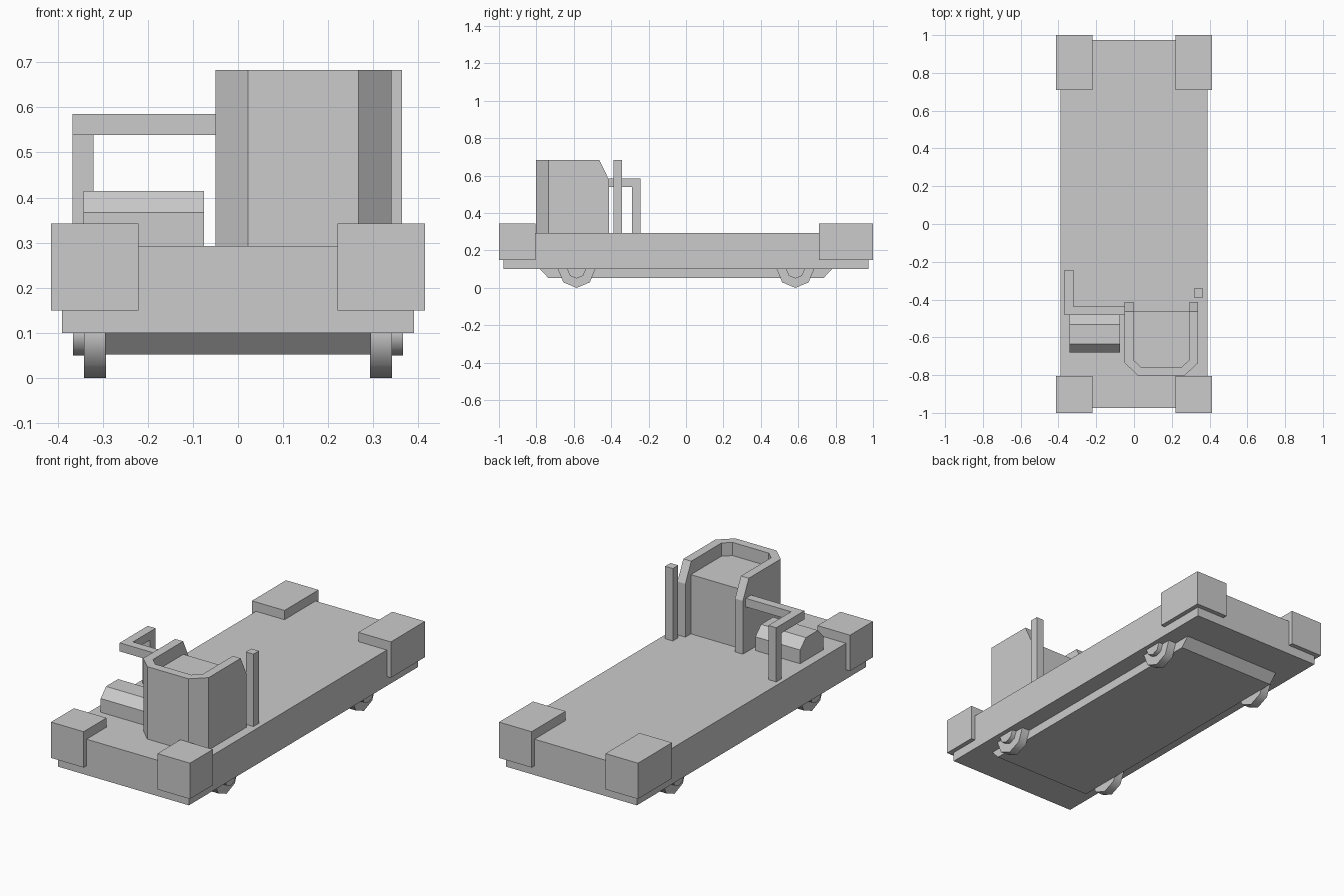
import bpy, bmesh, math

if "Cube" in bpy.data.objects:
    bpy.data.objects.remove(bpy.data.objects["Cube"])


def make(name, bm):
    bmesh.ops.recalc_face_normals(bm, faces=bm.faces)
    me = bpy.data.meshes.new(name)
    bm.to_mesh(me)
    bm.free()
    ob = bpy.data.objects.new(name, me)
    bpy.context.collection.objects.link(ob)
    return ob


def extrude(name, pts, vec):
    """Solid made by pushing a flat polygon along vec."""
    bm = bmesh.new()
    face = bm.faces.new([bm.verts.new(p) for p in pts])
    new = bmesh.ops.extrude_face_region(bm, geom=[face], use_keep_orig=True)
    verts = [g for g in new["geom"] if isinstance(g, bmesh.types.BMVert)]
    bmesh.ops.translate(bm, verts=verts, vec=vec)
    return make(name, bm)


def box(name, x0, x1, y0, y1, z0, z1):
    return extrude(name, [(x0, y0, z0), (x1, y0, z0), (x1, y1, z0), (x0, y1, z0)], (0, 0, z1 - z0))


def side_profile(name, yz, x0, x1):
    return extrude(name, [(x0, y, z) for y, z in yz], (x1 - x0, 0, 0))


def disc(name, r, x0, x1, y, z):
    """Eight-sided wheel part with a corner pointing down."""
    yz = [(y + r * math.sin(i * math.pi / 4), z - r * math.cos(i * math.pi / 4)) for i in range(8)]
    ob = side_profile(name, yz, x0, x1)
    bpy.ops.object.select_all(action='DESELECT')
    bpy.context.view_layer.objects.active = ob
    ob.select_set(True)
    bpy.ops.object.shade_smooth_by_angle(angle=math.radians(60))
    return ob


DECK, TOP = 0.293, 0.683

# Deck and underbody
box("deck", -0.39, 0.39, -0.975, 0.975, 0.1, DECK)
side_profile("underbody", [(-0.78, 0.1), (-0.735, 0.052), (0.735, 0.052), (0.78, 0.1)], -0.295, 0.295)

# Corner bumpers, wheels and hubs
for s, side in ((-1, "left"), (1, "right")):
    a, b = sorted((s * 0.22, s * 0.414))
    box(f"front_bumper_{side}", a, b, -1.0, -0.805, 0.15, 0.343)
    box(f"rear_bumper_{side}", a, b, 0.71, 1.0, 0.15, 0.343)
    for y, end in ((-0.585, "front"), (0.585, "rear")):
        disc(f"{end}_wheel_{side}", 0.1, *sorted((s * 0.293, s * 0.341)), y, 0.1)
        disc(f"{end}_hub_{side}", 0.05, *sorted((s * 0.341, s * 0.366)), y, 0.1)

# Cab shield: U-shaped wall with sloped rear top corners
outer = [(-0.05, -0.413), (-0.05, -0.735), (0.022, -0.803), (0.267, -0.803), (0.34, -0.735), (0.34, -0.413)]
inner = [(0.293, -0.413), (0.293, -0.72), (0.252, -0.757), (0.037, -0.757), (-0.003, -0.72), (-0.003, -0.413)]
shield = extrude("cab_shield", [(x, y, DECK) for x, y in outer + inner], (0, 0, TOP - DECK))
bm = bmesh.new()
bm.from_mesh(shield.data)
cut = bmesh.ops.bisect_plane(bm, geom=bm.verts[:] + bm.edges[:] + bm.faces[:],
                             plane_co=(0, -0.413, 0.58), plane_no=(0, 0.103, 0.05), clear_outer=True)
edges = [g for g in cut["geom_cut"] if isinstance(g, bmesh.types.BMEdge)]
bmesh.ops.holes_fill(bm, edges=edges, sides=0)
bmesh.ops.recalc_face_normals(bm, faces=bm.faces)
bm.to_mesh(shield.data)
bm.free()

# Console filling the shield below its rim
console = [(0.293, -0.46)] + inner[1:5] + [(-0.003, -0.46)]
extrude("console", [(x, y, DECK) for x, y in console], (0, 0, 0.612 - DECK))

# Post beside the cab
box("post", 0.318, 0.364, -0.388, -0.342, DECK, TOP)

# Bent handrail with its leg
rail = [(-0.05, -0.483), (-0.367, -0.483), (-0.367, -0.244), (-0.32, -0.244), (-0.32, -0.437), (-0.05, -0.437)]
extrude("handrail", [(x, y, 0.539) for x, y in rail], (0, 0, 0.046))
box("handrail_leg", -0.367, -0.32, -0.29, -0.244, DECK, 0.539)

# Seat box with bevelled top
side_profile("seat_box", [(-0.68, DECK), (-0.68, 0.367), (-0.635, 0.415), (-0.532, 0.415),
                          (-0.483, 0.367), (-0.483, DECK)], -0.342, -0.075)
